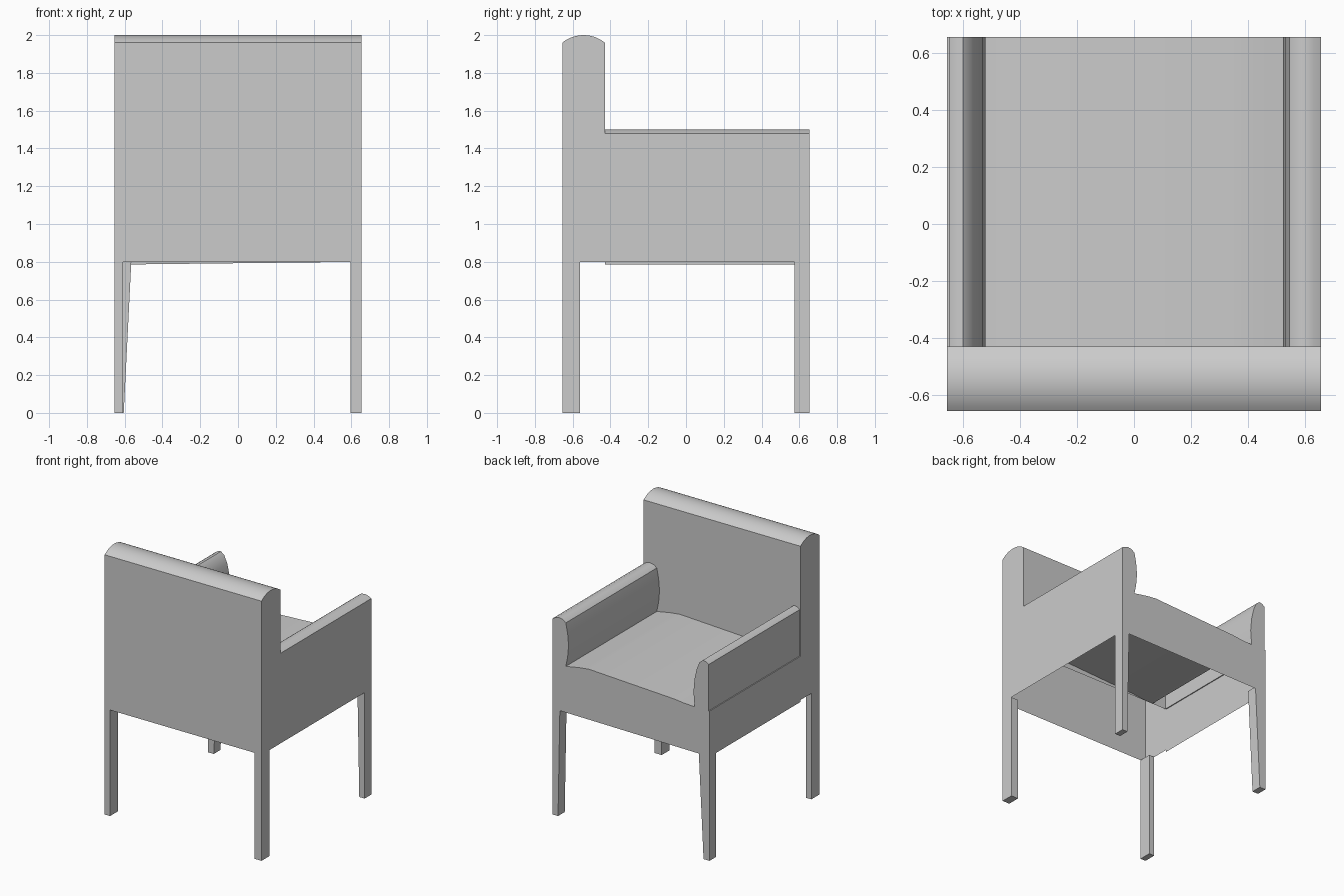
import bpy, bmesh, math

cube = bpy.data.objects.get("Cube")
if cube:
    bpy.data.objects.remove(cube, do_unlink=True)

W = 0.655           # half width and half depth
BACK_FRONT = -0.43  # front face of the backrest
RAIL = 0.8          # underside of the body

grey = bpy.data.materials.new("plain grey")
grey.use_nodes = True
colour = (0.6, 0.6, 0.6, 1)
grey.diffuse_color = colour
grey.node_tree.nodes["Principled BSDF"].inputs["Base Color"].default_value = colour


def finish(name, bm, smooth=False):
    mesh = bpy.data.meshes.new(name)
    bm.to_mesh(mesh)
    bm.free()
    mesh.materials.append(grey)
    obj = bpy.data.objects.new(name, mesh)
    bpy.context.collection.objects.link(obj)
    if smooth:
        bpy.ops.object.select_all(action='DESELECT')
        obj.select_set(True)
        bpy.context.view_layer.objects.active = obj
        bpy.ops.object.shade_smooth_by_angle(angle=math.radians(30))


def sweep(name, profile, place, start, end, caps, extra=()):
    """Sweep an open profile from start to end and cap the chosen ends."""
    bm = bmesh.new()
    rows = [[bm.verts.new(place(p, t)) for p in profile] for t in (start, end)]
    for i in range(len(profile) - 1):
        bm.faces.new((rows[0][i], rows[0][i + 1], rows[1][i + 1], rows[1][i]))
    for row, t in zip(rows, (start, end)):
        if t in caps:
            bm.faces.new(row + [bm.verts.new(place(p, t)) for p in extra])
    bmesh.ops.recalc_face_normals(bm, faces=bm.faces)
    finish(name, bm, smooth=True)


# Body: side walls, padded arms and crowned seat in one cross-section
left_arm = [(W, RAIL), (W, 1.48), (0.628, 1.494), (0.6, 1.5), (0.57, 1.494),
            (0.545, 1.475), (0.53, 1.4), (0.522, 1.31), (0.53, 1.22), (0.545, 1.147)]
seat = [(0.43, 1.168), (0.35, 1.177), (-0.36, 1.143), (-0.45, 1.133)]
right_arm = [(-0.53, 1.13), (-0.521, 1.24), (-0.53, 1.34), (-0.548, 1.42),
             (-0.572, 1.477), (-0.6, 1.5), (-0.625, 1.496), (-0.648, 1.48),
             (-0.648, 1.13), (-W, 1.13), (-W, RAIL - 0.015)]
sweep("seat_and_arms", left_arm + seat + right_arm,
      lambda p, t: (p[0], t, p[1]), BACK_FRONT, W, caps=(W,))

# Backrest with a rounded top
middle, half = (BACK_FRONT - W) / 2, (BACK_FRONT + W) / 2
radius = (half ** 2 + 0.04 ** 2) / 0.08
spread = math.asin(half / radius)
arc = []
for i in range(13):
    a = spread * (i / 6 - 1)
    arc.append((middle + radius * math.sin(a), 2 - radius * (1 - math.cos(a))))
sweep("backrest", [(-W, RAIL)] + arc + [(BACK_FRONT, 1.13)],
      lambda p, t: (t, p[0], p[1]), -W, W, caps=(-W, W),
      extra=[(BACK_FRONT, RAIL)])


# Legs: straight at the back, tapered on the inner side at the front
def leg(name, side, y0, y1, inner_top, inner_bottom):
    bm = bmesh.new()
    bmesh.ops.create_cube(bm, size=1)
    for v in bm.verts:
        inner = inner_top if v.co.z > 0 else inner_bottom
        x = W if v.co.x > 0 else inner
        v.co = (side * x, y1 if v.co.y > 0 else y0, RAIL if v.co.z > 0 else 0)
    bmesh.ops.recalc_face_normals(bm, faces=bm.faces)
    finish(name, bm)


leg("back_leg_left", 1, -W, -0.56, 0.595, 0.595)
leg("back_leg_right", -1, -W, -0.56, 0.61, 0.61)
leg("front_leg_left", 1, 0.575, W, 0.595, 0.61)
leg("front_leg_right", -1, 0.575, W, 0.565, 0.605)
